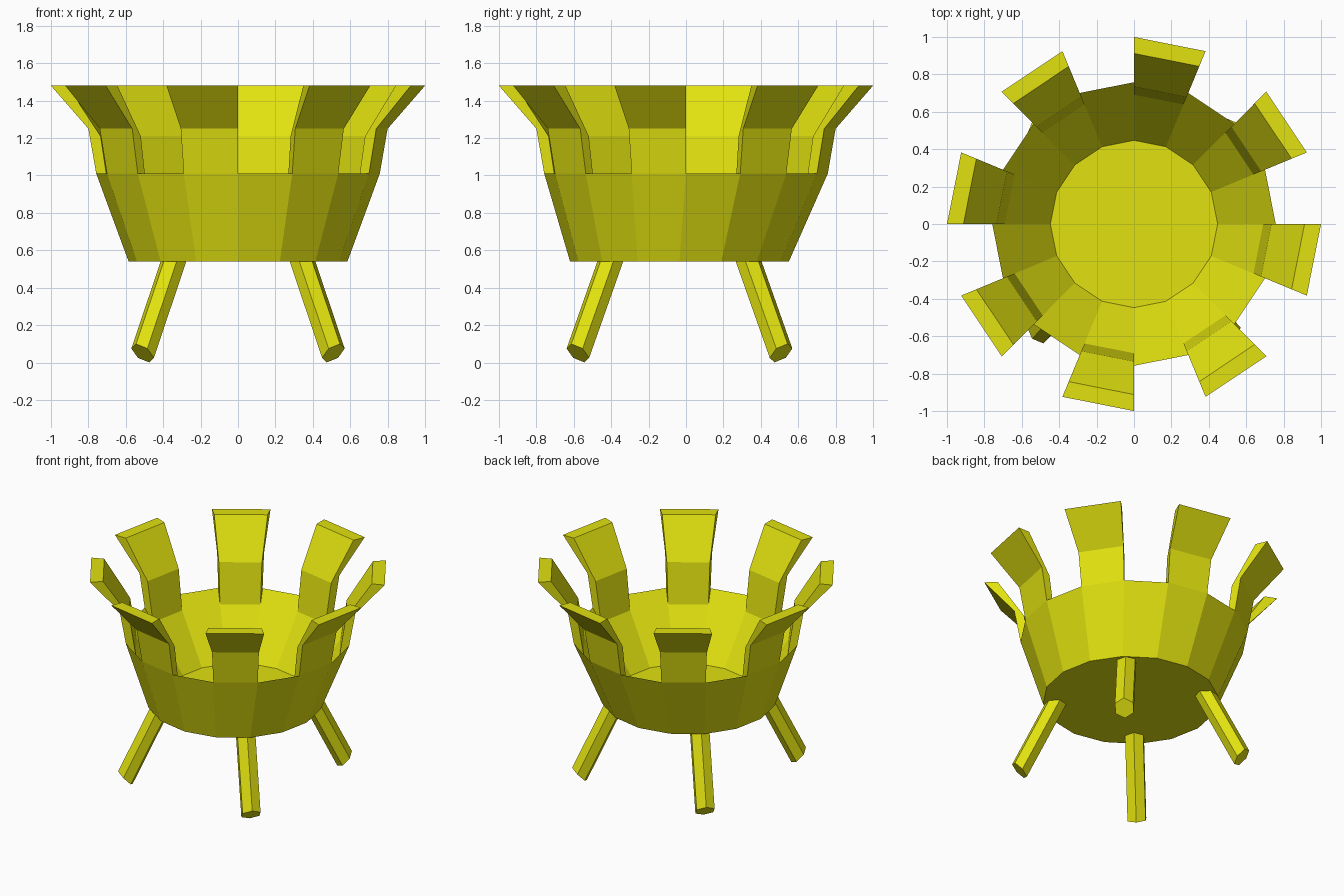
import bpy, math
from mathutils import Vector

if "Cube" in bpy.data.objects:
    bpy.data.objects.remove(bpy.data.objects["Cube"])

SIDES = 16
STEP = 2 * math.pi / SIDES
BASE_SHIFT = -0.035          # base and legs sit slightly forward

yellow = bpy.data.materials.new("yellow")
yellow.diffuse_color = (0.75, 0.75, 0.005, 1)
yellow.use_nodes = True
yellow.node_tree.nodes["Principled BSDF"].inputs["Base Color"].default_value = yellow.diffuse_color


def make(name, verts, faces):
    mesh = bpy.data.meshes.new(name)
    mesh.from_pydata(verts, [], faces)
    mesh.materials.append(yellow)
    obj = bpy.data.objects.new(name, mesh)
    bpy.context.collection.objects.link(obj)
    # consistent outward normals
    import bmesh
    bm = bmesh.new()
    bm.from_mesh(mesh)
    bmesh.ops.recalc_face_normals(bm, faces=bm.faces)
    bm.to_mesh(mesh)
    bm.free()
    return obj


def loft(name, rings):
    """Closed solid through equal-length rings of points, capped at both ends."""
    n = len(rings[0])
    verts = [p for ring in rings for p in ring]
    faces = [(k * n + i, k * n + (i + 1) % n, (k + 1) * n + (i + 1) % n, (k + 1) * n + i)
             for k in range(len(rings) - 1) for i in range(n)]
    faces += [tuple(range(n)), tuple(range(len(verts) - n, len(verts)))]
    return make(name, verts, faces)


def circle(r, z, dy=0):
    return [(r * math.cos(i * STEP), r * math.sin(i * STEP) + dy, z) for i in range(SIDES)]


# Bowl: outer wall, sharp rim, sloping inner wall, raised floor
loft("bowl", [circle(0.585, 0.54, BASE_SHIFT), circle(0.758, 1.01), circle(0.447, 0.595)])

# Flared prongs on every other side of the rim
PRONG = [(0.758, 1.01), (0.80, 1.25), (1.0, 1.48), (0.912, 1.48), (0.735, 1.21), (0.688, 0.90)]
for i in range(0, SIDES, 2):
    rings = [[(r * math.cos(a), r * math.sin(a), z) for r, z in PRONG]
             for a in (i * STEP, (i - 1) * STEP)]
    loft(f"rim_prong_{i // 2 + 1}", rings)

# Four splayed hexagonal legs with slanted feet
R, TILT = 0.07, math.radians(45)
for sx, side in ((-1, "left"), (1, "right")):
    for sy, end in ((-1, "front"), (1, "back")):
        foot = Vector((0.51 * sx, 0.543 * sy + BASE_SHIFT, 0.05))
        axis = Vector((-0.165 * sx, -0.173 * sy, 0.49))
        out = Vector((sx, sy, 0)).normalized() * math.cos(TILT) + Vector((0, 0, math.sin(TILT)))
        across = Vector((-sy, sx, 0)).normalized()
        low = [foot + R * (out * math.cos(k * math.pi / 3) + across * math.sin(k * math.pi / 3))
               for k in range(6)]
        high = [p + axis * ((0.56 - p.z) / axis.z) for p in low]
        loft(f"{end}_{side}_leg", [low, high])
